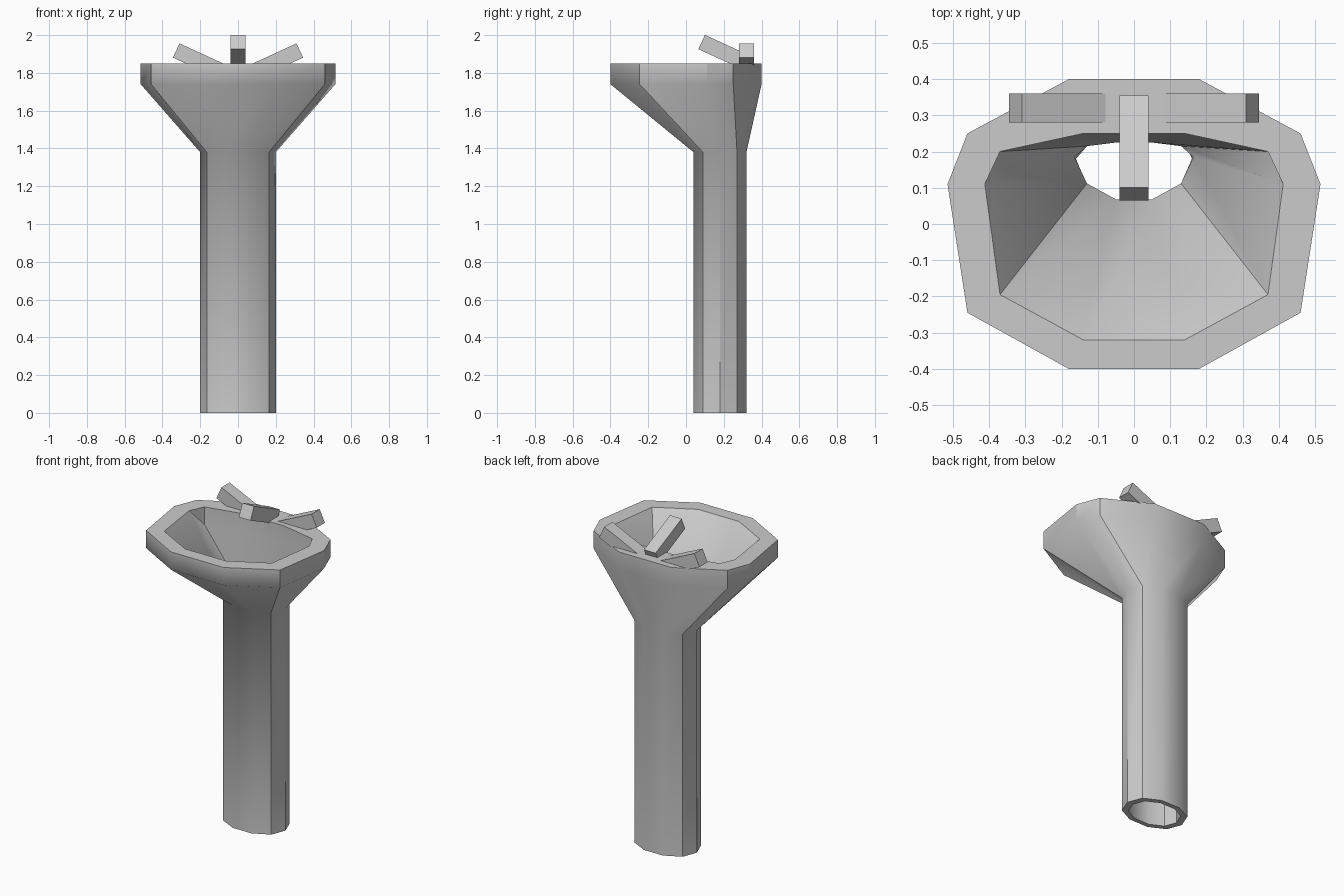
import bpy, bmesh, math

if "Cube" in bpy.data.objects:
    bpy.data.objects.remove(bpy.data.objects["Cube"])


def ring(half, z):
    """Mirror five right-hand points (front to back) into a ten-sided loop."""
    pts = [(x, y, z) for x, y in half]
    return pts + [(-x, y, z) for x, y, z in reversed(pts)]


# half outlines, front to back
rim_out = [(.18, -.40), (.46, -.245), (.515, .11), (.46, .25), (.18, .40)]
rim_in = [(.14, -.32), (.37, -.195), (.412, .11), (.37, .20), (.14, .25)]
post_out = [(.065, .04), (.165, .09), (.20, .18), (.165, .27), (.065, .32)]
drain = [(.05, .068), (.13, .112), (.164, .185), (.13, .215), (.05, .225)]
post_in = [(x * .8, .18 + (y - .18) * .8) for x, y in post_out]

# inner rim drops straight down at the back before sloping to the drain
step = [(x, y, 1.74 if y > .15 else z) for x, y, z in ring(rim_in, 1.85)]

# closed skin: outside of pedestal, up over the rim, down the bowl and post
loops = [ring(post_out, 0), ring(post_out, 1.38), ring(rim_out, 1.74),
         ring(rim_out, 1.85), ring(rim_in, 1.85), step,
         ring(drain, 1.40), ring(post_in, 0)]
bm = bmesh.new()
rows = [[bm.verts.new(p) for p in loop] for loop in loops]
for i, a in enumerate(rows):
    b = rows[(i + 1) % len(rows)]
    for k in range(10):
        n = (k + 1) % 10
        bm.faces.new((a[k], a[n], b[n], b[k]))
bmesh.ops.remove_doubles(bm, verts=bm.verts, dist=.0005)
bmesh.ops.recalc_face_normals(bm, faces=bm.faces)
bm.normal_update()
for f in bm.faces:
    f.smooth = True
for e in bm.edges:
    zs = [v.co.z for v in e.verts]
    soft = abs(zs[0] - zs[1]) < .001 and 1.3 < zs[0] < 1.8
    e.smooth = soft or e.calc_face_angle(0) < math.radians(30)
mesh = bpy.data.meshes.new("basin_and_pedestal")
bm.to_mesh(mesh)
bm.free()
bpy.context.collection.objects.link(
    bpy.data.objects.new("basin_and_pedestal", mesh))


# tilted square bars for the tap
def bar(name, loc, size, rot):
    bpy.ops.mesh.primitive_cube_add(size=1, location=loc, rotation=rot)
    ob = bpy.context.object
    ob.name = name
    ob.scale = size


tilt = math.radians(24.7)
bar("spout", (0, .21, 1.905), (.08, .28, .083), (-tilt, 0, 0))
for side, s in (("left", -1), ("right", 1)):
    bar(side + "_tap_handle", (s * .2, .32, 1.86), (.28, .08, .083),
        (0, -s * tilt, 0))
